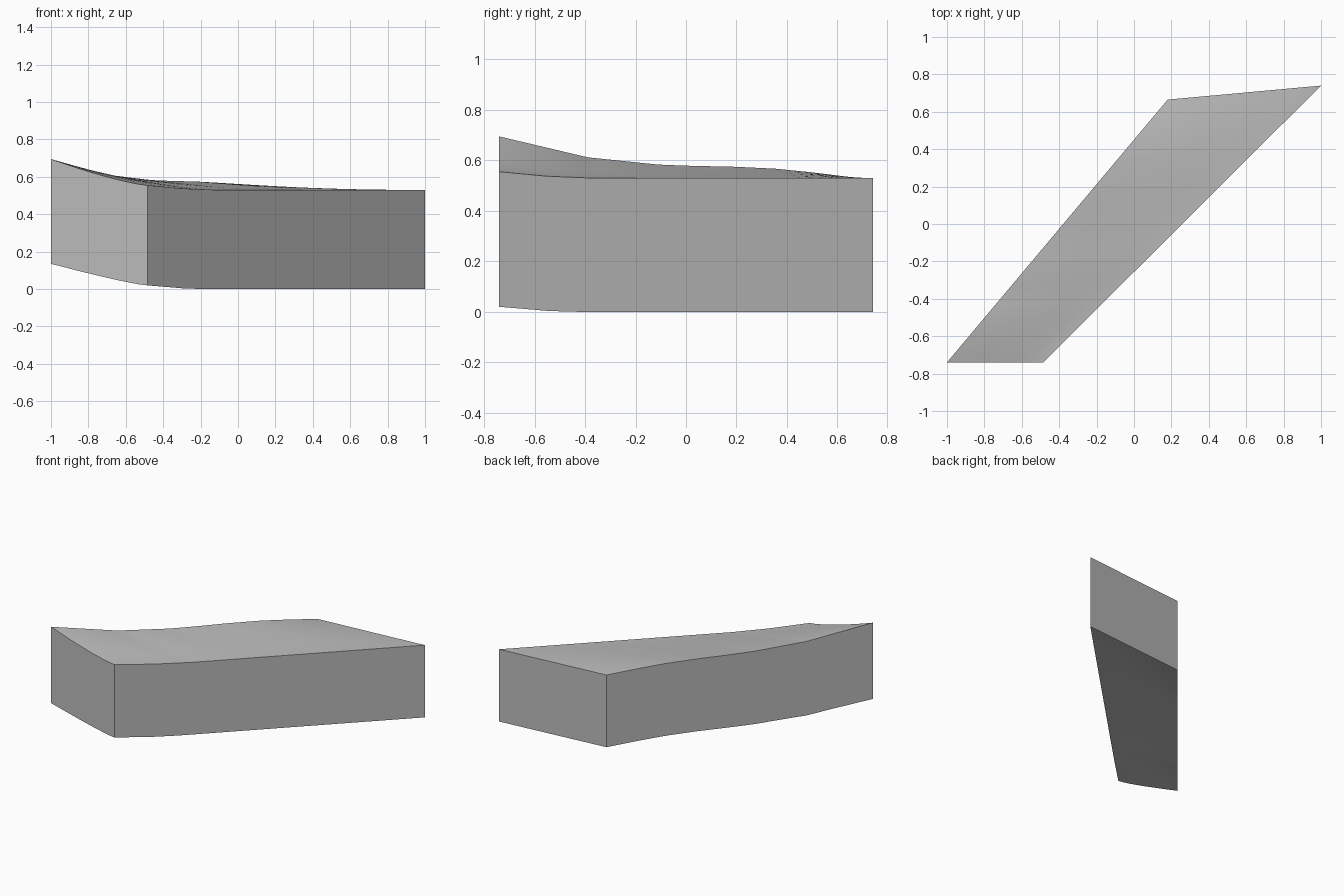
import bpy
import bmesh
import math
from mathutils import Vector

cube = bpy.data.objects.get("Cube")
if cube:
    bpy.data.objects.remove(cube, do_unlink=True)

NU, NV = 12, 32

# Footprint corners
front_left = Vector((-1.0, -0.74))
front_right = Vector((-0.485, -0.74))
back_left = Vector((0.18, 0.665))
back_right = Vector((1.0, 0.74))

# Height of the two long upper edges, from front to back
RAISED_EDGE = [(0, 0.695), (0.25, 0.612), (0.45, 0.583), (0.55, 0.578),
               (0.66, 0.575), (0.78, 0.567), (0.88, 0.553), (1, 0.532)]
LOW_EDGE = [(0, 0.555), (0.13, 0.537), (0.25, 0.53), (1, 0.53)]


def sample(profile, t):
    for (t0, z0), (t1, z1) in zip(profile, profile[1:]):
        if t <= t1:
            return z0 + (z1 - z0) * (t - t0) / (t1 - t0)
    return profile[-1][1]


def top_height(u, v):
    left, right = sample(RAISED_EDGE, v), sample(LOW_EDGE, v)
    return right + (left - right) * (1 - u) ** 1.3


def bottom_height(u, v):
    depth = 0.53 + (0.005 + 0.025 * (1 - u) ** 2) * (1 - v) ** 3
    return max(0, top_height(u, v) - depth)


def add_sheet(bm, height, flip):
    grid = []
    for j in range(NV + 1):
        v = j / NV
        a, b = front_left.lerp(back_left, v), front_right.lerp(back_right, v)
        row = []
        for i in range(NU + 1):
            p = a.lerp(b, i / NU)
            row.append(bm.verts.new((p.x, p.y, height(i / NU, v))))
        grid.append(row)
    for r0, r1 in zip(grid, grid[1:]):
        for i in range(NU):
            quad = [r0[i], r0[i + 1], r1[i + 1], r1[i]]
            bm.faces.new(quad[::-1] if flip else quad)
    # Outline, counter-clockwise from above
    return (grid[0][:-1] + [r[-1] for r in grid[:-1]]
            + grid[-1][:0:-1] + [r[0] for r in grid[:0:-1]])


# Warped slab: upper sheet, lower sheet and the walls between
bm = bmesh.new()
upper = add_sheet(bm, top_height, False)
lower = add_sheet(bm, bottom_height, True)
for i in range(len(upper)):
    k = (i + 1) % len(upper)
    bm.faces.new((lower[i], lower[k], upper[k], upper[i]))
bmesh.ops.recalc_face_normals(bm, faces=bm.faces)
mesh = bpy.data.meshes.new("warped_slab")
bm.to_mesh(mesh)
bm.free()
slab = bpy.data.objects.new("warped_slab", mesh)
bpy.context.collection.objects.link(slab)

# Plain grey
grey = bpy.data.materials.new("plain_grey")
grey.use_nodes = True
colour = (0.5, 0.5, 0.5, 1)
grey.diffuse_color = colour
grey.node_tree.nodes["Principled BSDF"].inputs["Base Color"].default_value = colour
mesh.materials.append(grey)

bpy.ops.object.select_all(action="DESELECT")
slab.select_set(True)
bpy.context.view_layer.objects.active = slab
bpy.ops.object.shade_smooth_by_angle(angle=math.radians(30))
